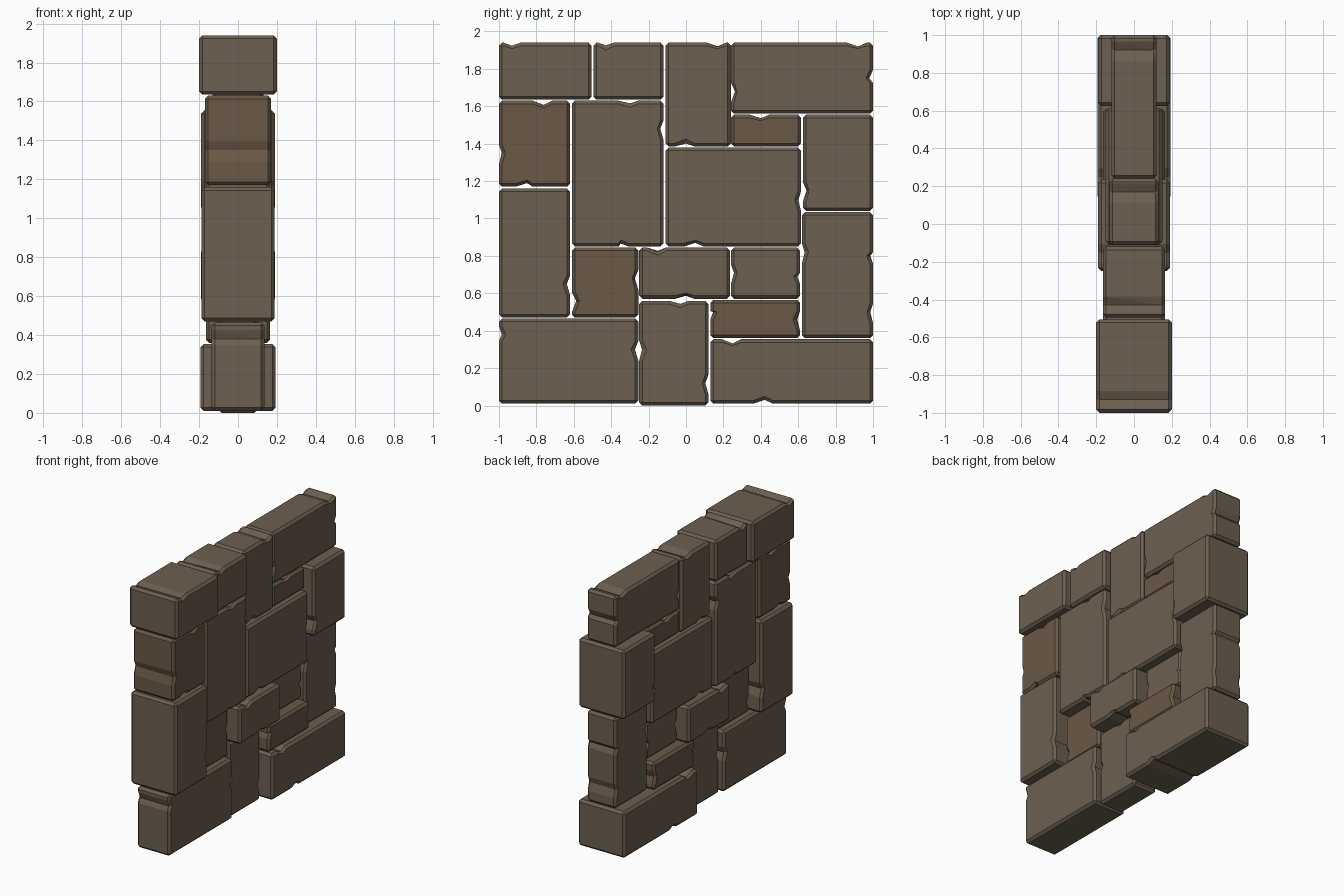
import bpy, bmesh, random
from mathutils import Vector

if "Cube" in bpy.data.objects:
    bpy.data.objects.remove(bpy.data.objects["Cube"])

random.seed(4)


def material(name, colour):
    m = bpy.data.materials.new(name)
    m.diffuse_color = colour
    m.use_nodes = True
    m.node_tree.nodes["Principled BSDF"].inputs["Base Color"].default_value = m.diffuse_color
    return m


GREY = material("grey_stone", (0.150, 0.115, 0.080, 1))
BROWN = material("brown_stone", (0.145, 0.100, 0.062, 1))
BEVEL = 0.017


def chip(bm, side, pos, box, depth):
    """Break the worn long edges on one side (L, R, T, B) at a given position."""
    y0, y1, z0, z1, hx = box
    run, across = (2, 1) if side in "LR" else (1, 2)
    edge = {"L": y0, "R": y1, "B": z0, "T": z1}[side]
    inward = 1 if side in "LB" else -1
    lo, hi = (z0, z1) if run == 2 else (y0, y1)
    normal = Vector((0, 0, 0))
    normal[run] = 1
    for offset in (-0.06, 0, 0.045):
        cut = min(max(pos + offset, lo + 0.025), hi - 0.025)
        point = Vector((0, 0, 0))
        point[run] = cut
        bmesh.ops.bisect_plane(bm, geom=bm.verts[:] + bm.edges[:] + bm.faces[:],
                               plane_co=point, plane_no=normal, dist=1e-5)
    for v in bm.verts:
        if abs(v.co[run] - pos) < 1e-4 and abs(v.co[across] - edge) < BEVEL * 1.2:
            v.co[across] += inward * depth * random.uniform(0.7, 1.2)


def stone(name, y0, y1, z0, z1, hx, mat, chips):
    bm = bmesh.new()
    bmesh.ops.create_cube(bm, size=1)
    for v in bm.verts:
        v.co = Vector((v.co.x * 2 * hx,
                       (y0 + y1) / 2 + v.co.y * (y1 - y0),
                       (z0 + z1) / 2 + v.co.z * (z1 - z0)))
    bmesh.ops.bevel(bm, geom=bm.edges[:], offset=BEVEL, segments=1, affect='EDGES')
    for side, pos in chips:
        chip(bm, side, pos, (y0, y1, z0, z1, hx), 0.02)
    # Keep the broken faces flat
    bmesh.ops.triangulate(bm, faces=[f for f in bm.faces if len(f.verts) > 3])
    bmesh.ops.recalc_face_normals(bm, faces=bm.faces)
    mesh = bpy.data.meshes.new(name)
    bm.to_mesh(mesh)
    bm.free()
    mesh.materials.append(mat)
    bpy.context.collection.objects.link(bpy.data.objects.new(name, mesh))


# Top course
stone("top_stone_1", -1, -0.505, 1.635, 1.94, 0.20, GREY, [("T", -0.93)])
stone("top_stone_2", -0.495, -0.12, 1.635, 1.94, 0.165, GREY, [("T", -0.43)])
stone("top_stone_3", -0.11, 0.24, 1.385, 1.94, 0.13, GREY, [("T", 0.17), ("B", 0.0)])
stone("top_stone_4", 0.24, 1, 1.56, 1.94, 0.12, GREY, [("L", 1.68), ("R", 1.75), ("T", 0.92)])

# Upper middle stones
stone("upper_filler", 0.24, 0.615, 1.385, 1.555, 0.12, BROWN, [("T", 0.4)])
stone("upper_right_stone", 0.625, 1, 1.04, 1.555, 0.19, GREY, [("L", 1.15)])
stone("upper_left_stone", -1, -0.62, 1.17, 1.63, 0.17, BROWN, [("T", -0.76), ("B", -0.85), ("L", 1.35)])
stone("tall_stone", -0.61, -0.12, 0.85, 1.63, 0.163, GREY, [("T", -0.3), ("R", 1.48), ("B", -0.35)])
stone("large_stone", -0.11, 0.615, 0.85, 1.38, 0.15, GREY, [("B", 0.05), ("R", 1.1)])

# Lower middle stones
stone("left_stone", -1, -0.62, 0.47, 1.16, 0.188, GREY, [("R", 0.65)])
stone("lower_filler_1", -0.61, -0.255, 0.47, 0.845, 0.10, BROWN, [("R", 0.68), ("L", 0.56)])
stone("jutting_stone", -0.25, 0.235, 0.57, 0.845, 0.19, GREY, [("B", 0.0), ("T", -0.15)])
stone("lower_filler_2", 0.24, 0.61, 0.57, 0.845, 0.10, GREY, [("L", 0.71), ("R", 0.69)])
stone("right_stone", 0.62, 1, 0.36, 1.035, 0.12, GREY, [("L", 0.82), ("R", 0.80), ("R", 0.5)])
stone("lower_filler_3", 0.13, 0.61, 0.36, 0.565, 0.165, BROWN, [("R", 0.46), ("L", 0.5)])

# Bottom course
stone("bottom_stone_1", -1, -0.255, 0.01, 0.465, 0.135, GREY, [("R", 0.3), ("L", 0.38)])
stone("bottom_stone_2", -0.25, 0.12, 0, 0.56, 0.10, GREY, [("T", -0.03), ("R", 0.12), ("L", 0.3)])
stone("bottom_stone_3", 0.13, 1, 0.01, 0.355, 0.193, GREY, [("T", 0.25), ("B", 0.42)])
